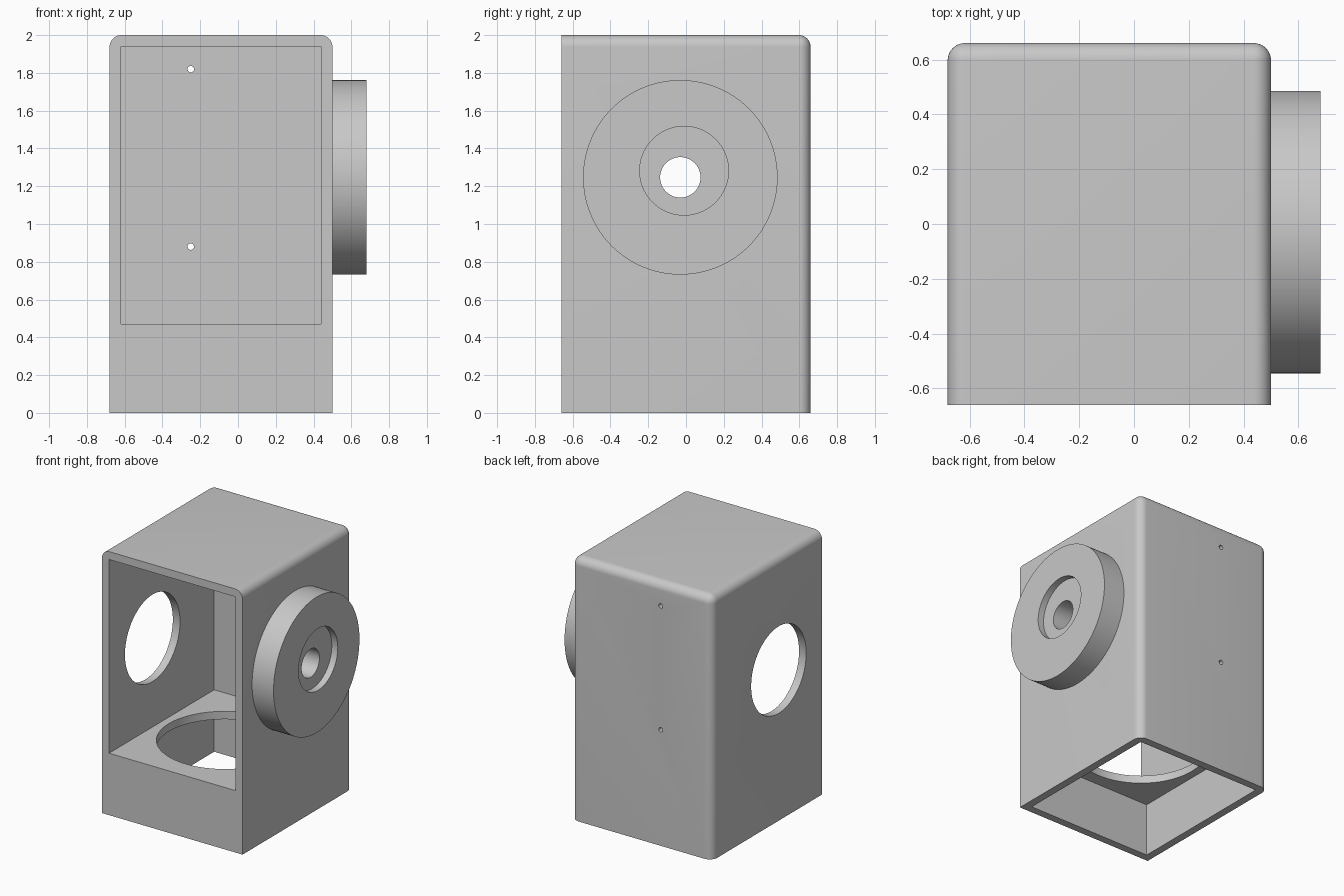
import bpy, bmesh, math
from mathutils import Matrix, Vector

default = bpy.data.objects.get("Cube")
if default:
    bpy.data.objects.remove(default, do_unlink=True)

grey = bpy.data.materials.new("matte grey")
grey.use_nodes = True
colour = (0.58, 0.58, 0.58, 1)
grey.diffuse_color = colour
grey.node_tree.nodes["Principled BSDF"].inputs["Base Color"].default_value = colour


def make_object(name, bm):
    bmesh.ops.recalc_face_normals(bm, faces=bm.faces)
    mesh = bpy.data.meshes.new(name)
    bm.to_mesh(mesh)
    bm.free()
    mesh.materials.append(grey)
    ob = bpy.data.objects.new(name, mesh)
    bpy.context.collection.objects.link(ob)
    return ob


def box_mesh(low, high):
    low, high = Vector(low), Vector(high)
    bm = bmesh.new()
    bmesh.ops.create_cube(bm, size=1, matrix=Matrix.Translation((low + high) / 2)
                          @ Matrix.Diagonal((*(high - low), 1)))
    return bm


def box(name, low, high):
    return make_object(name, box_mesh(low, high))


def cylinder(name, axis, centre, radius, length, sides=96):
    turn = {"x": Matrix.Rotation(math.pi / 2, 4, "Y"),
            "y": Matrix.Rotation(math.pi / 2, 4, "X"),
            "z": Matrix.Identity(4)}[axis]
    bm = bmesh.new()
    bmesh.ops.create_cone(bm, cap_ends=True, segments=sides, radius1=radius,
                          radius2=radius, depth=length,
                          matrix=Matrix.Translation(centre) @ turn)
    return make_object(name, bm)


def cut(target, cutter, keep=False):
    mod = target.modifiers.new("cut", "BOOLEAN")
    mod.operation, mod.solver, mod.object = "DIFFERENCE", "EXACT", cutter
    bpy.context.view_layer.objects.active = target
    bpy.ops.object.modifier_apply(modifier=mod.name)
    if not keep:
        bpy.data.objects.remove(cutter, do_unlink=True)


# Housing block: rounded top and rear edges, sharp front and base
LEFT, RIGHT, DEPTH, HEIGHT, WALL = -0.68, 0.50, 0.66, 2.0, 0.06
bm = box_mesh((LEFT, -DEPTH, 0), (RIGHT, DEPTH, HEIGHT))
rounded = []
for e in bm.edges:
    mid = (e.verts[0].co + e.verts[1].co) / 2
    top = mid.z > HEIGHT - 0.01 and mid.y > -DEPTH + 0.01
    rear = mid.y > DEPTH - 0.01 and mid.z > 0.01
    if top or rear:
        rounded.append(e)
bmesh.ops.bevel(bm, geom=rounded, offset=0.063, segments=10, profile=0.5,
                affect="EDGES", clamp_overlap=True)
housing = make_object("housing", bm)

# Upper chamber open at the front, lower chamber open underneath
SHELF = 0.47
x0, x1 = LEFT + WALL, RIGHT - WALL
cut(housing, box("upper_chamber", (x0, -1, SHELF), (x1, DEPTH - WALL, HEIGHT - WALL)))
cut(housing, box("lower_chamber", (x0, -DEPTH + WALL, -1),
                 (x1, DEPTH - WALL, SHELF - WALL)))

# Round openings in the shelf and the side wall
cut(housing, cylinder("shelf_hole", "z", (-0.09, -0.03, SHELF), 0.47, 0.3))
cut(housing, cylinder("side_hole", "x", (LEFT, -0.14, 1.145), 0.33, 0.4))

# Small screw holes in the rear wall
for z in (0.88, 1.82):
    cut(housing, cylinder("screw_hole", "y", (-0.25, DEPTH, z), 0.017, 0.4, 32))

# Round boss on the side, with a recess and a bore through the wall
boss = cylinder("side_boss", "x", (0.59, -0.03, 1.247), 0.515, 0.18, 128)
cut(boss, cylinder("recess", "x", (0.73, -0.01, 1.282), 0.235, 0.2))
bore = cylinder("bore", "x", (0.55, -0.03, 1.247), 0.107, 0.6, 64)
cut(boss, bore, keep=True)
cut(housing, bore)

for ob in (housing, boss):
    bpy.ops.object.select_all(action="DESELECT")
    ob.select_set(True)
    bpy.context.view_layer.objects.active = ob
    bpy.ops.object.shade_smooth_by_angle(angle=math.radians(30))
